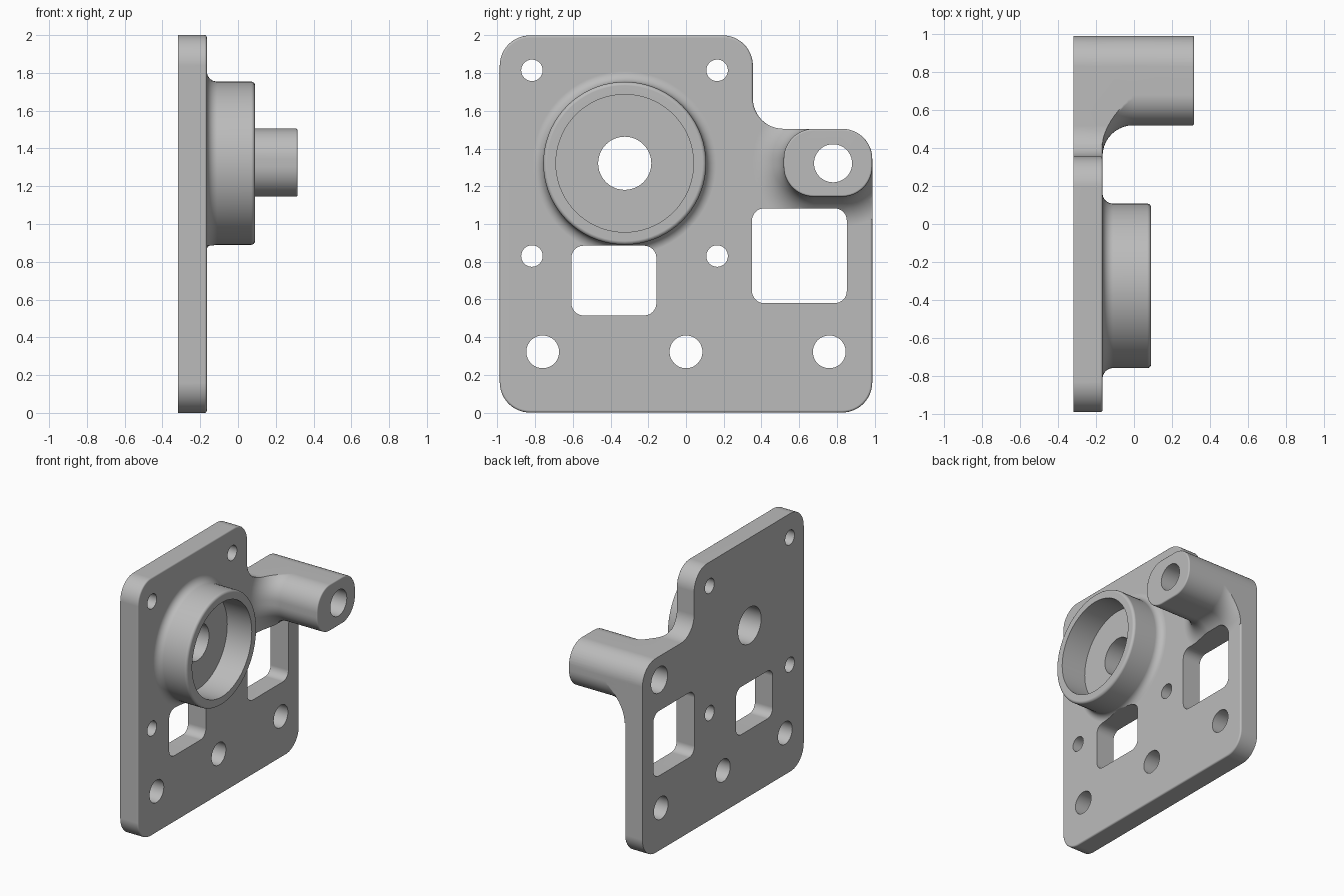
import bpy, bmesh, math
from mathutils import Vector

if "Cube" in bpy.data.objects:
    bpy.data.objects.remove(bpy.data.objects["Cube"], do_unlink=True)

grey = bpy.data.materials.new("machined_grey")
grey.use_nodes = True
grey.diffuse_color = (0.5, 0.5, 0.5, 1)
grey.node_tree.nodes["Principled BSDF"].inputs["Base Color"].default_value = (0.5, 0.5, 0.5, 1)

BACK, FACE = -0.318, -0.165      # plate thickness range along x
HALF, STEP_Y, STEP_Z = 0.988, 0.355, 1.505


def rounded(corners, radii, offset, steps):
    """Rounded right-angled outline in the y-z plane, grown by offset."""
    out = []
    for i, (corner, r) in enumerate(zip(corners, radii)):
        p = Vector(corner)
        d1 = (p - Vector(corners[i - 1])).normalized()
        d2 = (Vector(corners[(i + 1) % len(corners)]) - p).normalized()
        turn = 1 if d1.x * d2.y - d1.y * d2.x > 0 else -1
        p += offset * (Vector((d1.y, -d1.x)) + Vector((d2.y, -d2.x)))
        r += offset * turn
        centre = p + r * (d2 - d1)
        for k in range(steps + 1):
            a = k / steps * math.pi / 2
            out.append(centre + r * (d1 * math.sin(a) - d2 * math.cos(a)))
    return out


def loft(name, corners, radii, profile, steps=12):
    """Stack the outline along x; profile holds (x, offset) pairs."""
    bm = bmesh.new()
    rings = [[bm.verts.new((x, p.x, p.y)) for p in rounded(corners, radii, off, steps)]
             for x, off in profile]
    n = len(rings[0])
    for low, high in zip(rings, rings[1:]):
        for i in range(n):
            j = (i + 1) % n
            bm.faces.new((low[i], low[j], high[j], high[i]))
    bm.faces.new(rings[0][::-1])
    bm.faces.new(rings[-1])
    bmesh.ops.remove_doubles(bm, verts=bm.verts, dist=1e-5)
    bmesh.ops.recalc_face_normals(bm, faces=bm.faces)
    mesh = bpy.data.meshes.new(name)
    bm.to_mesh(mesh)
    bm.free()
    mesh.materials.append(grey)
    obj = bpy.data.objects.new(name, mesh)
    bpy.context.collection.objects.link(obj)
    return obj


def box(y0, y1, z0, z1):
    return [(y0, z0), (y1, z0), (y1, z1), (y0, z1)]


def disc(name, y, z, r, profile, steps=12):
    return loft(name, box(y - r, y + r, z - r, z + r), [r] * 4, profile, steps)


def foot(radius, steps=10):
    """Profile of a concave fillet rising from the plate face."""
    arc = [(k / steps) * math.pi / 2 for k in range(steps + 1)]
    return [(BACK + 0.03, radius)] + [
        (FACE + radius * (1 - math.cos(a)), radius * (1 - math.sin(a))) for a in arc]


def crown(x, r, steps=4):
    """Profile of a rounded edge ending at x."""
    arc = [(k / steps) * math.pi / 2 for k in range(steps + 1)]
    return [(x - r + r * math.sin(a), r * math.cos(a) - r) for a in arc]


def combine(obj, other, operation):
    mod = obj.modifiers.new(operation, "BOOLEAN")
    mod.operation, mod.solver, mod.object = operation, "EXACT", other
    bpy.ops.object.select_all(action="DESELECT")
    bpy.context.view_layer.objects.active = obj
    obj.select_set(True)
    bpy.ops.object.modifier_apply(modifier=mod.name)
    bpy.data.objects.remove(other, do_unlink=True)


# Stepped plate with rounded corners
outline = [(-HALF, 0), (HALF, 0), (HALF, STEP_Z), (STEP_Y, STEP_Z), (STEP_Y, 2), (-HALF, 2)]
corner_r = [0.16] * 6
plate = loft("mounting_plate", outline, corner_r, [(BACK, 0)] + crown(FACE, 0.012))

# Side boss with a wide fillet, trimmed flush with the plate edge
boss = loft("side_boss", box(0.518, HALF, 1.145, STEP_Z), [0.16] * 4,
            foot(0.16) + crown(0.316, 0.01))
combine(boss, loft("trim", outline, corner_r, [(-0.5, 0), (0.5, 0)]), "INTERSECT")
combine(plate, boss, "UNION")

# Round bearing collar
collar = (-0.325, 1.322)
combine(plate, disc("bearing_collar", *collar, 0.432, foot(0.055) + crown(0.09, 0.02), 18), "UNION")

# Collar pocket, then through holes and windows
through = [(-0.5, 0), (0.5, 0)]
combine(plate, disc("pocket", *collar, 0.365, [(-0.12, 0), (0.5, 0)], 18), "DIFFERENCE")
holes = [(*collar, 0.141), (0.78, 1.322, 0.101)]
holes += [(y, z, 0.057) for y in (-0.817, 0.165) for z in (0.83, 1.815)]
holes += [(y, 0.322, 0.087) for y in (-0.76, 0, 0.76)]
for y, z, r in holes:
    combine(plate, disc("drill", y, z, r, through), "DIFFERENCE")
for window in ((-0.608, -0.157, 0.515, 0.885), (0.35, 0.853, 0.58, 1.083)):
    combine(plate, loft("window", box(*window), [0.065] * 4, through, 8), "DIFFERENCE")

# Smooth shading with sharp edges kept
plate.select_set(True)
bpy.context.view_layer.objects.active = plate
bpy.ops.object.shade_smooth_by_angle(angle=math.radians(30))
weighted = plate.modifiers.new("even_normals", "WEIGHTED_NORMAL")
weighted.keep_sharp = True
